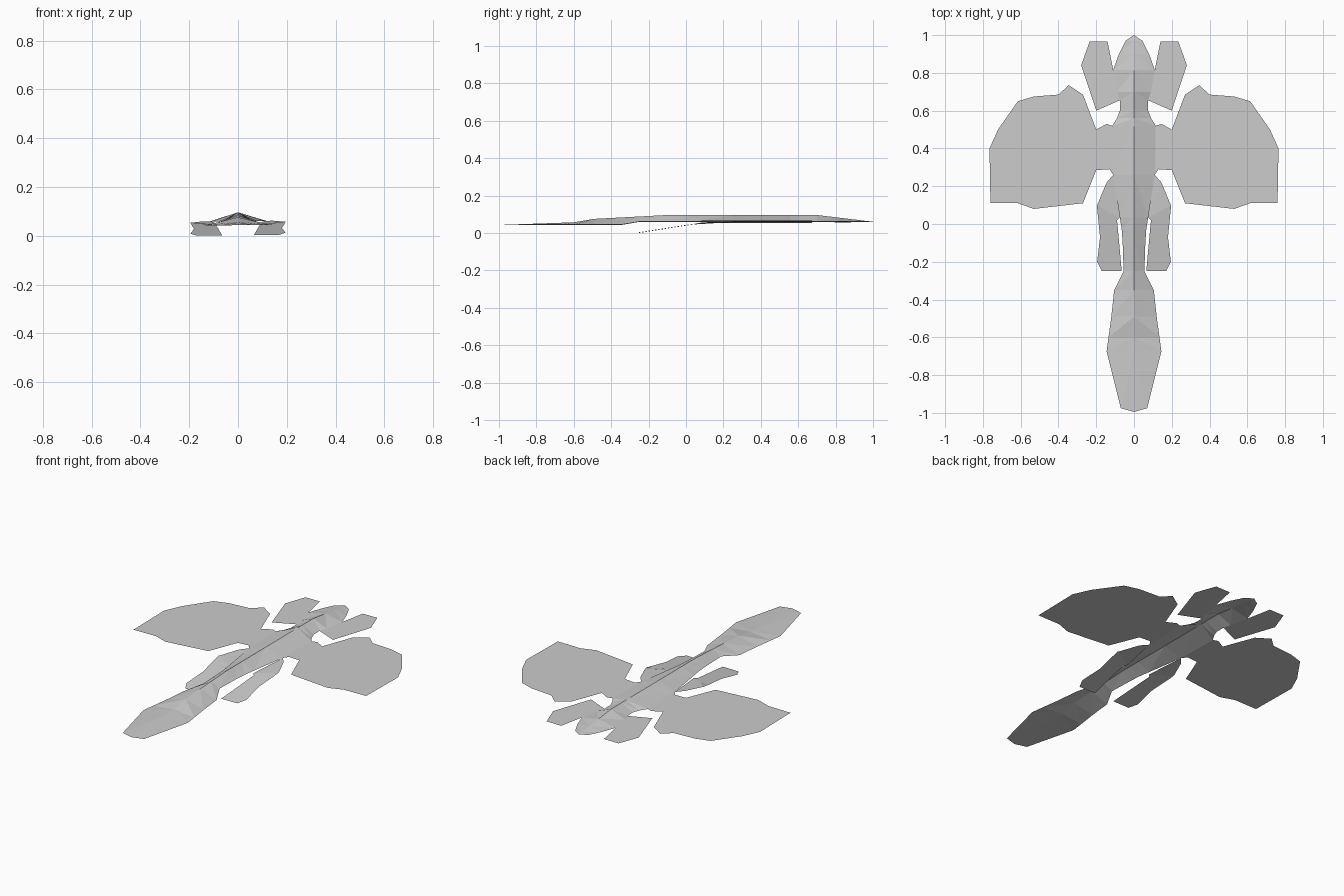
import bpy, bmesh

cube = bpy.data.objects.get("Cube")
if cube:
    bpy.data.objects.remove(cube, do_unlink=True)

grey = bpy.data.materials.new("paper grey")
grey.use_nodes = True
colour = (0.6, 0.6, 0.6, 1)
grey.diffuse_color = colour
grey.node_tree.nodes["Principled BSDF"].inputs["Base Color"].default_value = colour

LEVEL = 0.06


def tilt(x, y, z):
    # the whole sheet leans slightly to one side
    return (x, y, z + 0.01 * x)


def finish(name, bm):
    mesh = bpy.data.meshes.new(name)
    bm.to_mesh(mesh)
    bm.free()
    mesh.materials.append(grey)
    obj = bpy.data.objects.new(name, mesh)
    bpy.context.collection.objects.link(obj)


def face_up(bm, points):
    f = bm.faces.new([bm.verts.new(tilt(*p)) for p in points])
    f.normal_update()
    if f.normal.z < 0:
        f.normal_flip()


def flat_pair(name, outline, height):
    # one cut-out sheet on each side
    for label, side in (("left_", 1), ("right_", -1)):
        bm = bmesh.new()
        face_up(bm, [(side * x, y, height(x, y)) for x, y in outline])
        bmesh.ops.triangulate(bm, faces=bm.faces)
        finish(label + name, bm)


def ridge_height(y):
    # folded spine, highest over the middle
    stops = [(-1, .043), (-.6, .057), (-.5, .075), (-.1, .096), (.7, .096), (1, LEVEL)]
    for (a, za), (b, zb) in zip(stops, stops[1:]):
        if y <= b:
            return za + (zb - za) * (y - a) / (b - a)
    return LEVEL


def edge_height(y):
    # tail edge drops below the body level
    t = min(max((y + .35) / .1, 0), 1)
    return .043 + (LEVEL - .043) * t


def folded_strip(name, edge, tip_y):
    # tent-shaped strip between the spine and its two lower edges
    bm = bmesh.new()
    for side in (1, -1):
        rows = [((0, y, ridge_height(y)), (side * x, y, edge_height(y))) for x, y in edge]
        for (r0, e0), (r1, e1) in zip(rows, rows[1:]):
            face_up(bm, [r0, e0, e1])
            face_up(bm, [r0, e1, r1])
        for row, y in ((rows[0], tip_y[0]), (rows[-1], tip_y[1])):
            if y is not None:
                face_up(bm, [row[0], row[1], (0, y, ridge_height(y))])
    bmesh.ops.remove_doubles(bm, verts=bm.verts, dist=0.0001)
    finish(name, bm)


# Head and body
folded_strip("body", [(.045, .97), (.08, .9), (.11, .815), (.09, .7), (.075, .655),
                      (.075, .6), (.09, .56), (.115, .52), (.11, .26), (.075, .035),
                      (.065, -.03), (.06, -.1), (.055, -.25)], (1, None))

# Tail
folded_strip("tail", [(.055, -.25), (.105, -.35), (.12, -.49), (.135, -.6),
                      (.145, -.675), (.07, -.975)], (None, -.995))

# Front flaps beside the head
flat_pair("front_flap", [(.11, .815), (.14, .965), (.235, .965), (.28, .84),
                         (.2, .6), (.075, .655)], lambda x, y: LEVEL)

# Wings
flat_pair("wing", [(.115, .52), (.145, .53), (.2, .5), (.27, .685), (.345, .735),
                   (.4, .685), (.53, .675), (.615, .65), (.72, .5), (.765, .4),
                   (.76, .11), (.615, .11), (.53, .08), (.27, .11), (.2, .285),
                   (.13, .29), (.11, .26)], lambda x, y: LEVEL)

# Thighs
flat_pair("thigh", [(.11, .26), (.145, .22), (.195, .1), (.09, .02), (.075, .035)],
          lambda x, y: min(LEVEL, .041 + .14 * y))

# Drooping lower legs
flat_pair("leg", [(.195, .1), (.195, .08), (.18, -.07), (.195, -.2), (.17, -.25),
                  (.065, -.25), (.085, -.03), (.09, .02)],
          lambda x, y: max(.002, .041 + .155 * y))
